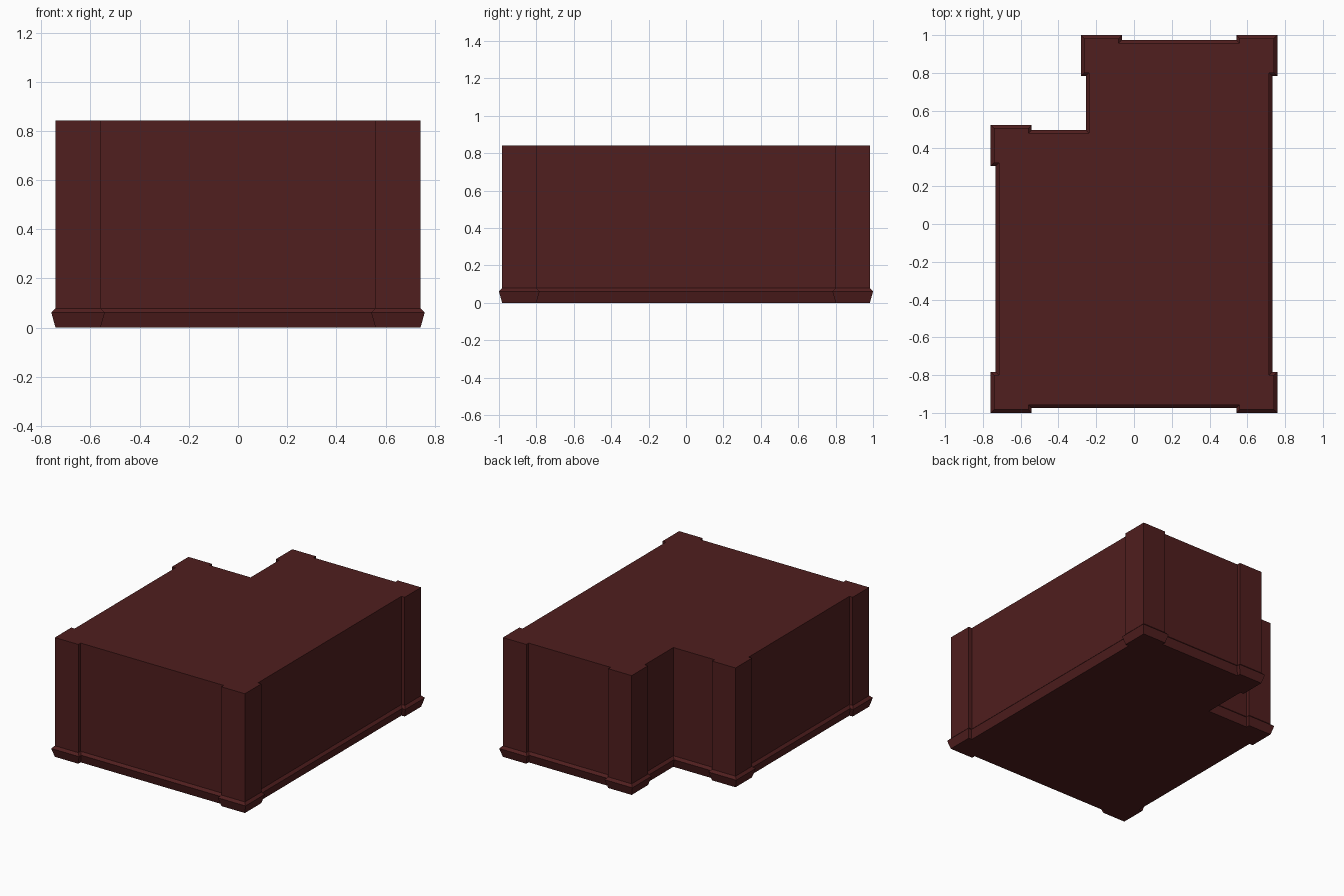
import bpy
import bmesh
from mathutils import Vector

if "Cube" in bpy.data.objects:
    bpy.data.objects.remove(bpy.data.objects["Cube"])

PILASTER_LEN, PILASTER_DEPTH, SKIRT = 0.157, 0.026, 0.017

# L-shaped building plan, counter-clockwise
plan = [Vector(p) for p in [(-0.716, -0.957), (0.716, -0.957), (0.716, 0.957),
                            (-0.238, 0.957), (-0.238, 0.481), (-0.716, 0.481)]]


def edge_frames(pts, i):
    """Directions of the edges before and after a corner, and their outward sum."""
    a = (pts[i] - pts[i - 1]).normalized()
    b = (pts[(i + 1) % len(pts)] - pts[i]).normalized()
    return a, b, Vector((a.y, -a.x)), Vector((b.y, -b.x))


# Add a projecting pilaster around every outer corner
outline = []
for i, p in enumerate(plan):
    a, b, na, nb = edge_frames(plan, i)
    if a.cross(b) > 0:
        start, end = p - a * PILASTER_LEN, p + b * PILASTER_LEN
        d = PILASTER_DEPTH
        outline += [start, start + na * d, p + (na + nb) * d, end + nb * d, end]
    else:
        outline.append(p)


def offset(pts, dist):
    result = []
    for i, p in enumerate(pts):
        _, _, na, nb = edge_frames(pts, i)
        result.append(p + (na + nb) * dist)
    return result


# Flared skirting profile and straight walls, as (height, offset) rings
bm = bmesh.new()
rings = []
for z, dist in [(0, 0), (0.061, SKIRT), (0.078, 0), (0.842, 0)]:
    rings.append([bm.verts.new((p.x, p.y, z)) for p in offset(outline, dist)])
n = len(outline)
for low, high in zip(rings, rings[1:]):
    for i in range(n):
        j = (i + 1) % n
        bm.faces.new((low[i], low[j], high[j], high[i]))
bm.faces.new(rings[-1])
bm.faces.new(rings[0][::-1])
mesh = bpy.data.meshes.new("building_block")
bm.to_mesh(mesh)
bm.free()

# Dark red finish
mat = bpy.data.materials.new("dark_red")
mat.diffuse_color = (0.08, 0.013, 0.013, 1)
mat.use_nodes = True
mat.node_tree.nodes["Principled BSDF"].inputs["Base Color"].default_value = mat.diffuse_color
mesh.materials.append(mat)
block = bpy.data.objects.new("building_block", mesh)
bpy.context.collection.objects.link(block)
